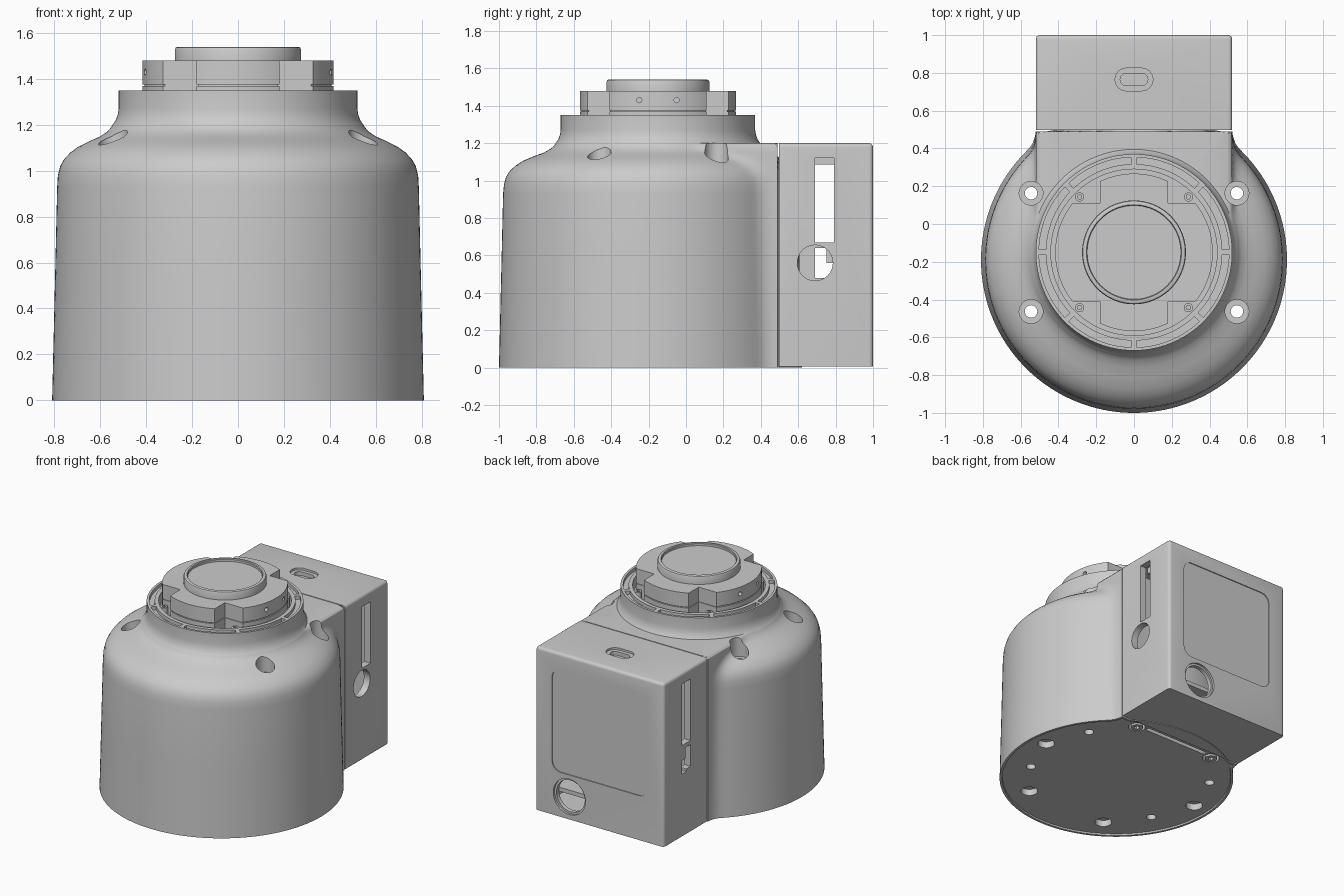
import bpy, bmesh, math
from math import sin, cos, pi, sqrt

if "Cube" in bpy.data.objects:
    bpy.data.objects.remove(bpy.data.objects["Cube"])

CY = -0.15          # centre line of the neck and mount


def finish(name, bm):
    bmesh.ops.recalc_face_normals(bm, faces=bm.faces)
    me = bpy.data.meshes.new(name)
    bm.to_mesh(me)
    bm.free()
    ob = bpy.data.objects.new(name, me)
    bpy.context.collection.objects.link(ob)
    return ob


def loft(name, rings):
    bm = bmesh.new()
    vs = [[bm.verts.new(p) for p in r] for r in rings]
    n = len(vs[0])
    for a, b in zip(vs, vs[1:]):
        for i in range(n):
            bm.faces.new((a[i], a[(i + 1) % n], b[(i + 1) % n], b[i]))
    bm.faces.new(vs[0])
    bm.faces.new(vs[-1])
    return finish(name, bm)


def prism(name, pts, h0, h1, axis='Z'):
    place = {'Z': lambda a, b, h: (a, b, h),
             'X': lambda a, b, h: (h, a, b),
             'Y': lambda a, b, h: (a, h, b)}[axis]
    return loft(name, [[place(a, b, h) for a, b in pts] for h in (h0, h1)])


def arc(cx, cy, r, a0, a1, n):
    return [(cx + r * cos(a0 + (a1 - a0) * i / n), cy + r * sin(a0 + (a1 - a0) * i / n))
            for i in range(n + 1)]


def circle(cx, cy, r, n=48):
    return arc(cx, cy, r, 0, 2 * pi, n)[:-1]


def rrect(x0, x1, y0, y1, r=0.0, n=8):
    if r == 0:
        return [(x0, y0), (x1, y0), (x1, y1), (x0, y1)]
    cs = [(x1 - r, y1 - r), (x0 + r, y1 - r), (x0 + r, y0 + r), (x1 - r, y0 + r)]
    return [p for k, c in enumerate(cs) for p in arc(*c, r, k * pi / 2, (k + 1) * pi / 2, n)]


def cut(target, pts, h0, h1, axis='Z'):
    c = prism("cutter", pts, h0, h1, axis)
    m = target.modifiers.new("cut", 'BOOLEAN')
    m.operation, m.solver, m.object = 'DIFFERENCE', 'EXACT', c
    bpy.context.view_layer.objects.active = target
    bpy.ops.object.modifier_apply(modifier=m.name)
    bpy.data.objects.remove(c)


def smooth(ob, deg=30):
    bpy.ops.object.select_all(action='DESELECT')
    ob.select_set(True)
    bpy.context.view_layer.objects.active = ob
    bpy.ops.object.shade_smooth_by_angle(angle=math.radians(deg))


# Body: circular sections blended into a straight-sided rear extension
corner = math.atan2(0.64, 0.52)
ANG = sorted([2 * pi * i / 160 for i in range(160)] + [corner, pi - corner])


def section(z, R, cy, half=None, inset=0.0):
    pts = []
    for t in ANG:
        d = cy - CY
        r = d * sin(t) + sqrt(R * R - (d * cos(t)) ** 2) - inset
        if half and sin(t) > 0.05:
            b = min((half - inset) / max(abs(cos(t)), 1e-6), (0.64 - inset) / sin(t))
            k = 0.06
            h = max(k - abs(r - b), 0) / k
            fade = min(1, max(0, (sin(t) - 0.3) / 0.2)) * (0 if t >= corner and t <= pi - corner else 1)
            r = max(r, b) + h * h * k / 4 * fade
        pts.append((r * cos(t), CY + r * sin(t), z))
    return pts


W = 0.52
body = loft("body", [
    section(0.012, 0.81, -0.19, W, 0.02), section(0, 0.81, -0.19, W, 0.018),
    section(0, 0.81, -0.19, W), section(0.5, 0.798, -0.19, W),
    section(0.93, 0.788, -0.19, W), section(0.98, 0.785, -0.188, W),
    section(1.02, 0.775, -0.187, W), section(1.05, 0.758, -0.185, W),
    section(1.08, 0.73, -0.182, W), section(1.105, 0.695, -0.178, W),
    section(1.13, 0.645, -0.17, W), section(1.15, 0.60, -0.16, W),
    section(1.17, 0.57, -0.155, W), section(1.185, 0.557, CY, W - 0.003),
    section(1.195, 0.55, CY, W - 0.012), section(1.2, 0.547, CY, W - 0.025),
    section(1.202, 0.545, CY), section(1.22, 0.533, CY), section(1.245, 0.524, CY),
    section(1.27, W, CY), section(1.35, W, CY), section(1.35, 0.44, CY),
    section(1.27, 0.44, CY)])

# Counterbored through holes on the shoulder
for x in (-0.545, 0.545):
    for y in (0.163, -0.463):
        cut(body, circle(x, y, 0.033, 32), -0.1, 1.4)
        cut(body, circle(x, y, 0.063, 40), 1.06, 1.4)

# Six foot holes on the underside
for k in range(6):
    a = k * pi / 3
    cut(body, circle(0.67 * cos(a), CY + 0.67 * sin(a), 0.058, 32), -0.1, 0.06)
cut(body, rrect(-0.265, 0.265, 0.44, 0.47), -0.1, 0.04)

# Segmented grooves on the neck rim
for k in range(8):
    a0, a1 = k * pi / 4 + 0.03, (k + 1) * pi / 4 - 0.03
    cut(body, arc(0, CY, 0.503, a0, a1, 14) + arc(0, CY, 0.467, a1, a0, 14), 1.325, 1.4)
smooth(body)

# Clamp screws under the rear extension
for s, side in ((-1, "left"), (1, "right")):
    x, y = s * 0.335, CY + 0.58
    screw = prism("clamp_screw_" + side, circle(x, y, 0.042, 32), 0.008, 0.065)
    cut(screw, circle(x, y, 0.02, 6), -0.1, 0.03)
    smooth(screw)


# Top mount: a disc with four corner notches
def mount_outline(R, w=0.18, d=0.26):
    a, b = math.asin(d / R), math.acos(w / R)
    pts = []
    pts += arc(0, CY, R, -a, a, 24) + [(w, CY + d)]
    pts += arc(0, CY, R, b, pi - b, 20) + [(-w, CY + d)]
    pts += arc(0, CY, R, pi - a, pi + a, 24) + [(-w, CY - d)]
    pts += arc(0, CY, R, pi + b, 2 * pi - b, 20) + [(w, CY - d)]
    return pts


smooth(prism("mount_base", mount_outline(0.417), 1.265, 1.37))
smooth(prism("mount_core", mount_outline(0.408, 0.175, 0.255), 1.36, 1.385))
plate = prism("mount_plate", mount_outline(0.417), 1.376, 1.48)
for y in (CY - 0.1, CY + 0.1):
    cut(plate, circle(y, 1.43, 0.014, 16), 0.37, 0.5, 'X')
    cut(plate, circle(y, 1.43, 0.014, 16), -0.5, -0.37, 'X')
smooth(plate)

# Raised ring with a shallow dish
rim = loft("mount_ring", [[(x, y, z) for x, y in circle(0, CY, r, 96)] for r, z in (
    (0.275, 1.47), (0.275, 1.528), (0.271, 1.537), (0.264, 1.54),
    (0.252, 1.54), (0.248, 1.535), (0.248, 1.52))])
smooth(rim)

# Mount screws in the notches
for i, (sx, sy) in enumerate(((1, 1), (-1, 1), (-1, -1), (1, -1))):
    p = (sx * 0.288, CY + sy * 0.293)
    s = prism("mount_screw_%d" % i, circle(*p, 0.024, 24), 1.265, 1.34)
    cut(s, circle(*p, 0.012, 6), 1.32, 1.4)
    smooth(s)

# Rear housing: hollow box with rounded outer edges
bm = bmesh.new()
bmesh.ops.create_cube(bm, size=1)
for v in bm.verts:
    v.co = (v.co.x * 2 * W, 0.7485 + v.co.y * 0.503, 0.6025 + v.co.z * 1.195)
edges = [e for e in bm.edges if max(v.co.y for v in e.verts) > 0.9
         and min(v.co.z for v in e.verts) + max(v.co.z for v in e.verts) > 0.1]
bmesh.ops.bevel(bm, geom=edges, offset=0.022, segments=4, profile=0.5, affect='EDGES')
box = finish("rear_housing", bm)
cut(box, rrect(-0.47, 0.47, 0.54, 0.955), 0.05, 1.155)
# side slots and round opening
cut(box, rrect(0.69, 0.79, 0.67, 1.12), -0.7, 0.7, 'X')
cut(box, rrect(0.69, 0.75, 0.48, 0.64), -0.7, -0.3, 'X')
cut(box, rrect(0.74, 0.79, 0.46, 0.56), -0.7, -0.3, 'X')
cut(box, circle(0.69, 0.56, 0.095), 0.3, 0.7, 'X')
# top port
cut(box, rrect(-0.1, 0.1, 0.705, 0.825, 0.0595), 1.185, 1.3)
cut(box, rrect(-0.073, 0.073, 0.732, 0.798, 0.0325), 1.1, 1.3)
# back label recess and round opening
cut(box, rrect(-0.385, 0.385, 0.33, 1.08, 0.07), 0.993, 1.1, 'Y')
cut(box, circle(0.245, 0.17, 0.13), 0.985, 1.1, 'Y')
cut(box, circle(0.245, 0.17, 0.115), 0.9, 1.1, 'Y')
smooth(box)

# Parts seen through the housing openings
prism("inner_shelf", rrect(-0.47, 0.47, 0.54, 0.93), 0.15, 0.18)
prism("slot_block", rrect(0.68, 0.80, 1.085, 1.13), -0.45, 0.45, 'X')
prism("port_socket", rrect(-0.09, 0.09, 0.715, 0.815), 1.09, 1.158)
